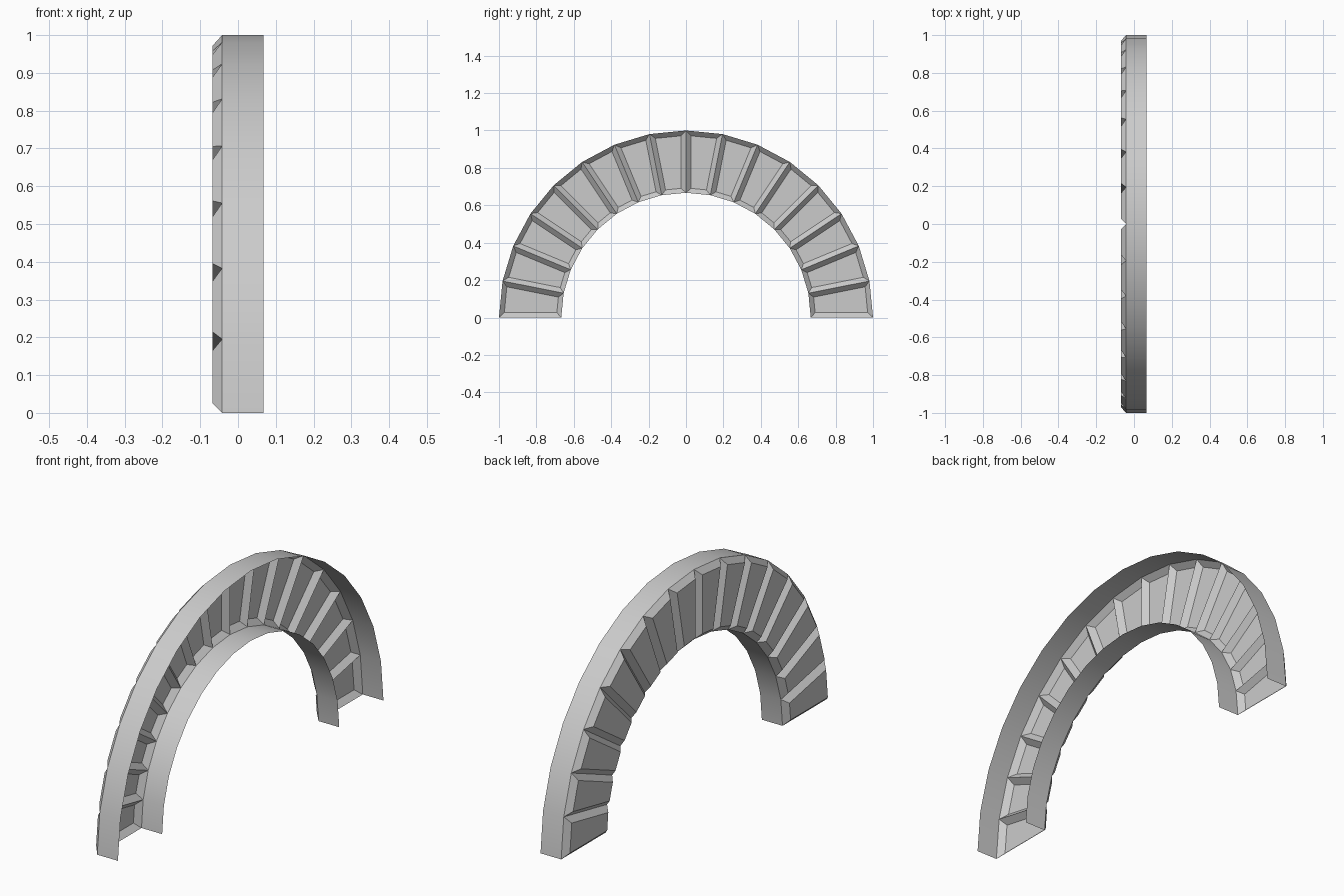
import bpy, bmesh
from math import sin, cos, pi

cube = bpy.data.objects.get("Cube")
if cube:
    bpy.data.objects.remove(cube)

BLOCKS = 16
OUTER, INNER = 1.0, 0.667
OPEN_X, SEAM_X = 0.067, -0.042
BEVEL = 0.026

# One stone grey
stone = bpy.data.materials.new("stone grey")
stone.use_nodes = True
grey = (0.6, 0.6, 0.6, 1)
stone.diffuse_color = grey
stone.node_tree.nodes["Principled BSDF"].inputs["Base Color"].default_value = grey

bm = bmesh.new()


def arc(radius, x):
    """Half ring of vertices from one foot to the other."""
    return [bm.verts.new((x, -radius * cos(a), radius * sin(a)))
            for a in (pi * i / BLOCKS for i in range(BLOCKS + 1))]


def strip(a, b):
    """Row of quads joining two arcs."""
    return [bm.faces.new((a[i], a[i + 1], b[i + 1], b[i])) for i in range(BLOCKS)]


# Outer and inner bands, open on one side and at the feet
outer_seam, inner_seam = arc(OUTER, SEAM_X), arc(INNER, SEAM_X)
strip(outer_seam, arc(OUTER, OPEN_X))
strip(arc(INNER, OPEN_X), inner_seam)
wall = strip(inner_seam, outer_seam)

# Consistent outward normals, with the wall facing -x
bm.normal_update()
bmesh.ops.recalc_face_normals(bm, faces=bm.faces)
if wall[0].normal.x > 0:
    bmesh.ops.reverse_faces(bm, faces=bm.faces)
bm.normal_update()

# Raise each wall panel into a bevelled arch stone
bmesh.ops.inset_individual(bm, faces=wall, thickness=BEVEL, depth=BEVEL,
                           use_even_offset=True)

mesh = bpy.data.meshes.new("stone_arch")
bm.to_mesh(mesh)
bm.free()
mesh.materials.append(stone)
arch = bpy.data.objects.new("stone_arch", mesh)
bpy.context.collection.objects.link(arch)

# Smooth bands, crisp stones
bpy.ops.object.select_all(action="DESELECT")
arch.select_set(True)
bpy.context.view_layer.objects.active = arch
bpy.ops.object.shade_smooth_by_angle(angle=pi / 6)
